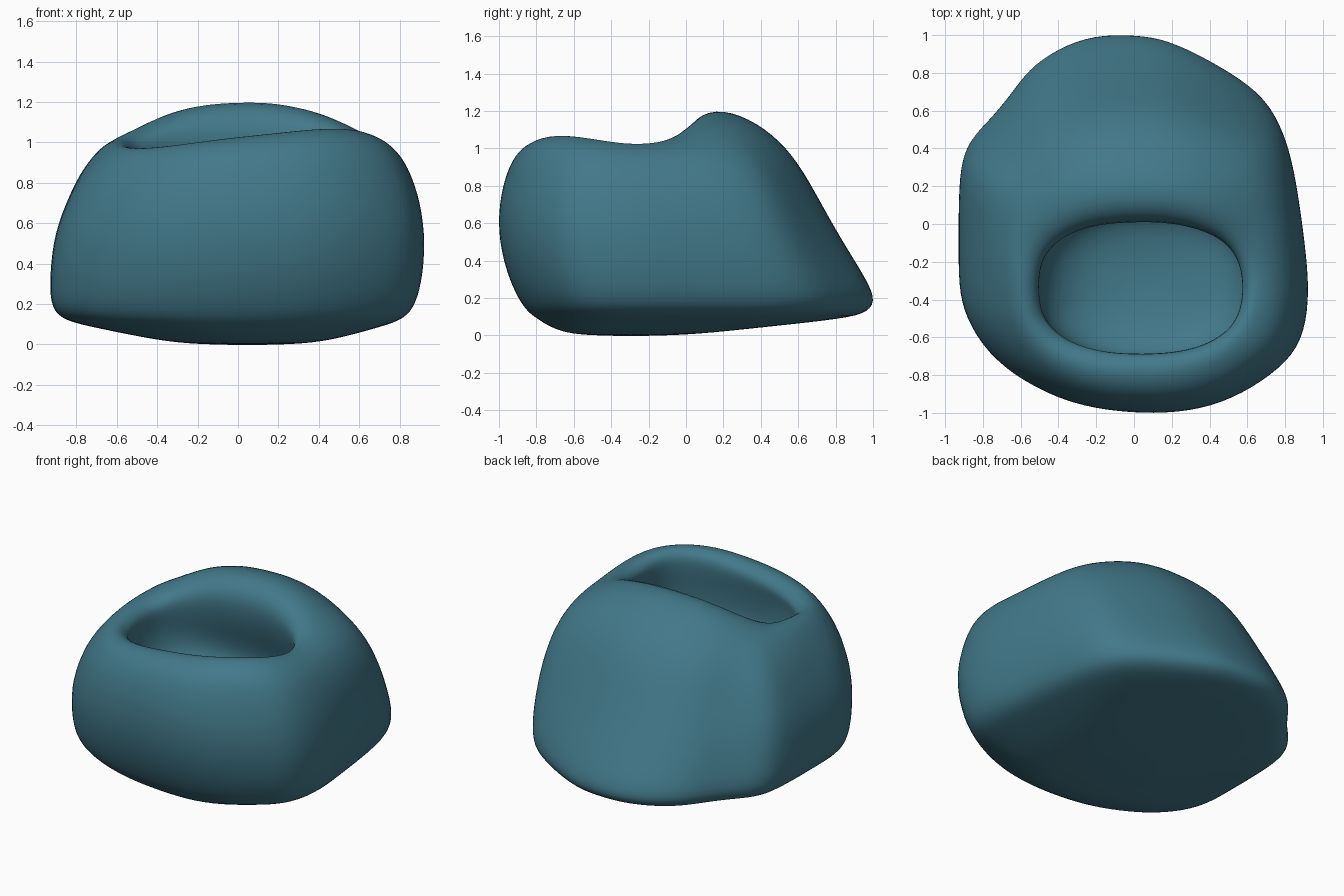
import bpy, bmesh, math

cube = bpy.data.objects.get("Cube")
if cube:
    bpy.data.objects.remove(cube, do_unlink=True)

# Single flat teal material
teal = bpy.data.materials.new("teal")
teal.use_nodes = True
colour = (0.055, 0.19, 0.255, 1)
teal.diffuse_color = colour
bsdf = teal.node_tree.nodes["Principled BSDF"]
bsdf.inputs["Base Color"].default_value = colour
bsdf.inputs["Roughness"].default_value = 0.8

# Lumpy body outline in plan, counter-clockwise from the left (+x) side
OUTLINE = [
    (0.895, -0.1), (0.86, 0.2), (0.815, 0.47), (0.735, 0.65), (0.60, 0.765),
    (0.40, 0.88), (0.20, 0.975), (0.03, 1.0), (-0.20, 1.0), (-0.40, 0.925),
    (-0.55, 0.82), (-0.65, 0.68), (-0.76, 0.55), (-0.895, 0.42), (-0.92, 0.2),
    (-0.92, -0.1), (-0.92, -0.35), (-0.885, -0.51), (-0.78, -0.69), (-0.60, -0.835),
    (-0.35, -0.95), (-0.1, -0.99), (0.15, -1.0), (0.40, -0.965), (0.62, -0.865),
    (0.81, -0.725), (0.895, -0.58), (0.92, -0.35),
]
SEAM = -0.1
# Scaled about the seam so that every side lies at one unit
UNIT = [(x / 0.92, (y - SEAM) / (1.1 if y > SEAM else 0.9)) for x, y in OUTLINE]
SEGMENTS = len(UNIT)

# Underside and sides: height, x min, x max, y min, y max, seam
OUTER = [
    (0.005, -0.30, 0.38, -0.62, 0.05, -0.3),
    (0.045, -0.52, 0.56, -0.73, 0.42, -0.2),
    (0.090, -0.74, 0.72, -0.80, 0.85, SEAM),
    (0.125, -0.88, 0.83, -0.85, 0.98, SEAM),
    (0.200, -0.93, 0.89, -0.905, 1.02, SEAM),
    (0.350, -0.93, 0.925, -0.97, 0.935, SEAM),
    (0.550, -0.91, 0.935, -1.012, 0.81, SEAM),
    (0.750, -0.83, 0.90, -1.00, 0.70, SEAM),
]
# Shoulder and rim: heights at front, left (+x), back, right (-x), bounds, seam, lumpiness
RIM = [
    (0.91, 0.89, 0.93, 0.87, -0.77, 0.84, -0.95, 0.60, -0.15, 0.7),
    (0.99, 0.98, 1.08, 0.97, -0.69, 0.76, -0.89, 0.47, -0.2, 0.4),
    (1.03, 1.02, 1.19, 1.01, -0.62, 0.67, -0.81, 0.29, -0.26, 0.1),
    (1.03, 1.02, 1.215, 1.00, -0.56, 0.62, -0.74, 0.12, -0.31, 0.0),
    (0.98, 0.98, 1.11, 0.95, -0.51, 0.57, -0.68, -0.01, -0.34, 0.0),
]
# Pocket walls, undercut at the back, rounding into a bowl
POCKET = [
    (0.88, -0.51, 0.59, -0.70, 0.03, -0.33),
    (0.73, -0.50, 0.61, -0.72, 0.09, -0.32),
    (0.60, -0.42, 0.60, -0.71, 0.10, -0.30),
    (0.51, -0.28, 0.49, -0.60, 0.01, -0.29),
    (0.48, -0.10, 0.26, -0.42, -0.15, -0.28),
]


def add_ring(bm, heights, x0, x1, y0, y1, seam, lumpy, skew=0.0):
    """Ring in its bounds, between a rounded oblong and the body outline."""
    front, left, back, right = heights
    ring = []
    for u, v in UNIT:
        a = math.atan2(v, u)
        c, s = math.cos(a), math.sin(a)
        ou = math.copysign(abs(c) ** 0.82, c)
        ov = math.copysign(abs(s) ** 0.82, s)
        u, v = ou + (u - ou) * lumpy, ov + (v - ov) * lumpy
        x = (x0 + x1) / 2 + (x1 - x0) / 2 * u
        y = seam + v * ((y1 - seam) if v > 0 else (seam - y0))
        z = (left if c > 0 else right) * c * c + (back if s > 0 else front) * s * s
        if s < 0:
            z -= skew * 2 * c * s      # front left corner rises, front right dips
        ring.append(bm.verts.new((x, y, z)))
    return ring


bm = bmesh.new()
rings = [add_ring(bm, (r[0],) * 4, *r[1:], 1.0) for r in OUTER]
rings += [add_ring(bm, r[:4], *r[4:], 0.045) for r in RIM]
rings += [add_ring(bm, (r[0],) * 4, *r[1:], 0.0) for r in POCKET]

# Skin neighbouring rings
for lower, upper in zip(rings, rings[1:]):
    for i in range(SEGMENTS):
        j = (i + 1) % SEGMENTS
        bm.faces.new((lower[i], lower[j], upper[j], upper[i]))

# Close the underside and the pocket floor
for ring, centre in ((rings[0], (0.05, -0.3, -0.005)), (rings[-1], (0.06, -0.3, 0.47))):
    tip = bm.verts.new(centre)
    for i in range(SEGMENTS):
        bm.faces.new((ring[i], ring[(i + 1) % SEGMENTS], tip))

bmesh.ops.recalc_face_normals(bm, faces=bm.faces)
for face in bm.faces:
    face.smooth = True

mesh = bpy.data.meshes.new("soft_pouch")
bm.to_mesh(mesh)
bm.free()
mesh.materials.append(teal)
pouch = bpy.data.objects.new("soft_pouch", mesh)
bpy.context.collection.objects.link(pouch)

# Smooth the soft body
subsurf = pouch.modifiers.new("smooth", "SUBSURF")
subsurf.levels = 2
subsurf.render_levels = 2
